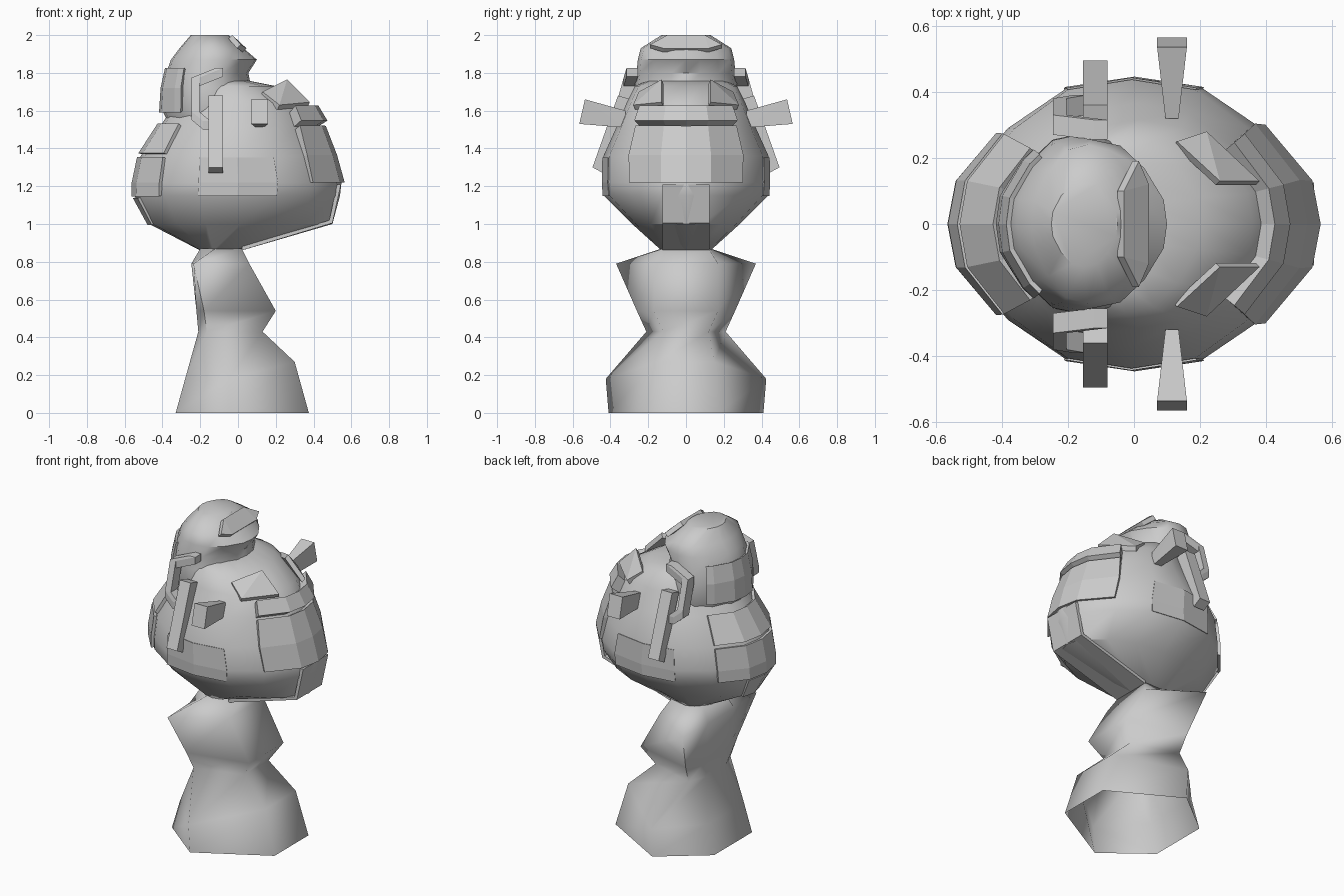
import bpy, bmesh, math
from mathutils import Vector

if "Cube" in bpy.data.objects:
    bpy.data.objects.remove(bpy.data.objects["Cube"])

# one quarter of the faceted cross-section, unit size
Q = [(1, 0), (.955, .29), (.70, .66), (.38, .93), (0, 1)]
HALF = Q + [(-x, y) for x, y in Q[-2::-1]]
UNIT = HALF + [(x, -y) for x, y in HALF[-2:0:-1]]

# rings: z, back x, front x, half width
HEAD = [(.86, -.2, .02, .13), (1.0, -.47, .5, .285), (1.15, -.547, .54, .435),
        (1.22, -.545, .548, .44), (1.36, -.515, .5, .437), (1.52, -.41, .42, .365),
        (1.64, -.33, .36, .315), (1.73, -.25, .2, .27), (1.76, -.2, .05, .2)]
BUN = [(1.5, -.35, .1, .24), (1.6, -.40, .10, .275), (1.72, -.39, .07, .272),
       (1.8, -.38, .055, .262), (1.87, -.355, .1, .255), (1.93, -.31, .03, .24),
       (2.0, -.25, -.05, .13)]


def finish(name, bm, angle=0):
    bmesh.ops.recalc_face_normals(bm, faces=bm.faces)
    me = bpy.data.meshes.new(name)
    bm.to_mesh(me)
    bm.free()
    ob = bpy.data.objects.new(name, me)
    bpy.context.collection.objects.link(ob)
    if angle:
        bpy.ops.object.select_all(action='DESELECT')
        ob.select_set(True)
        bpy.context.view_layer.objects.active = ob
        bpy.ops.object.shade_smooth_by_angle(angle=math.radians(angle))
    return ob


def loft(name, rings, angle, bottom=True):
    bm = bmesh.new()
    vs = [[bm.verts.new(p) for p in r] for r in rings]
    n = len(rings[0])
    for a, b in zip(vs, vs[1:]):
        for i in range(n):
            j = (i + 1) % n
            bm.faces.new((a[i], a[j], b[j], b[i]))
    if bottom:
        bm.faces.new(vs[0])
    bm.faces.new(vs[-1])
    return finish(name, bm, angle)


def ring(z, b, f, w):
    return [((b + f) / 2 + x * (f - b) / 2, y * w, z) for x, y in UNIT]


def surface(shape, u, z):
    """Point on a lofted shape: u counts sides around from the front, z is height."""
    z = min(max(z, shape[0][0]), shape[-1][0])
    for r, s in zip(shape, shape[1:]):
        if z <= s[0]:
            t = (z - r[0]) / (s[0] - r[0])
            b, f, w = [r[k] + t * (s[k] - r[k]) for k in (1, 2, 3)]
            break
    i = math.floor(u)
    p = Vector(UNIT[i % 16]).lerp(Vector(UNIT[(i + 1) % 16]), u - i)
    return Vector(((b + f) / 2 + p.x * (f - b) / 2, p.y * w, z))


def patch(name, shape, us, zs, out, centre):
    """Raised plate following a lofted shape; out = offset at each height."""
    bm = bmesh.new()
    layers = []
    for k in (0, 1):
        grid = []
        for z, o in zip(zs, out):
            row = []
            for u in us:
                p = surface(shape, u, z)
                d = (p - Vector(centre)).normalized()
                row.append(bm.verts.new(p + d * (o if k else -.005)))
            grid.append(row)
        layers.append(grid)
    m, n = len(zs), len(us)
    for g in layers:
        for i in range(m - 1):
            for j in range(n - 1):
                bm.faces.new((g[i][j], g[i][j + 1], g[i + 1][j + 1], g[i + 1][j]))
    rim = [(0, j) for j in range(n)] + [(i, n - 1) for i in range(1, m)]
    rim += [(m - 1, j) for j in range(n - 2, -1, -1)] + [(i, 0) for i in range(m - 2, 0, -1)]
    a, b = layers
    for (i, j), (k, l) in zip(rim, rim[1:] + rim[:1]):
        bm.faces.new((a[i][j], a[k][l], b[k][l], b[i][j]))
    return finish(name, bm)


def hulls(name, groups, mirror=True):
    """Convex blocks, repeated on both sides of the head."""
    bm = bmesh.new()
    for pts in groups:
        for s in ((1, -1) if mirror else (1,)):
            vs = [bm.verts.new((x, y * s, z)) for x, y, z in pts]
            res = bmesh.ops.convex_hull(bm, input=vs)
            junk = [v for v in res['geom_interior'] if isinstance(v, bmesh.types.BMVert)]
            bmesh.ops.delete(bm, geom=junk, context='VERTS')
    return finish(name, bm)


# neck and shoulders, open underneath: front, side and back (x, y, z) per ring
NECK = [((.375, .17, 0), (-.05, .41, 0), (-.33, .19, 0)),
        ((.30, .15, .27), (-.05, .425, .18), (-.28, .18, .18)),
        ((.13, .12, .43), (-.165, .21, .43), (-.21, .10, .43)),
        ((.20, .17, .54), (-.18, .26, .54), (-.22, .11, .54)),
        ((.06, .17, .79), (-.235, .37, .79), (-.247, .13, .79)),
        ((.02, .12, .87), (-.12, .13, .87), (-.20, .11, .87))]
loft("neck", [list(h) + [(x, -y, z) for x, y, z in h[::-1]] for h in NECK], 80, False)

# head and hair bun
loft("head", [ring(*r) for r in HEAD], 40)
loft("bun", [ring(*r) for r in BUN], 40)

# raised plates on the face, back of head and bun
C = (0, 0, 1.25)
front = [-2, -1, 0, 1, 2]
back = [6.15, 7, 8, 9, 9.85]
patch("face_plate", HEAD, front, [1.22, 1.36, 1.50], [.017, .025, .04], C)
patch("brow_ledge", HEAD, front, [1.515, 1.59], [.06, .055], C)
patch("back_plate_upper", HEAD, back, [1.37, 1.52], [.02, .02], C)
patch("back_plate_lower", HEAD, back, [1.15, 1.22, 1.35], [.018, .018, .018], C)
patch("nape_plate", HEAD, [7, 8, 9], [1.0, 1.14], [.01, .015], C)
patch("bun_back_plate", BUN, [5.6, 6, 7, 8, 9, 10, 10.4], [1.6, 1.72, 1.82],
      [.02, .02, .015], (-.15, 0, 1.72))
for s, n in ((1, "left"), (-1, "right")):
    patch("jaw_plate_" + n, HEAD, [s * u for u in (3, 4, 5)],
          [1.15, 1.22, 1.35], [.006, .006, .006], C)

# chin strip running from the neck forward and up to the face plate
strip = [(.02, .86), (.50, 1.005), (.545, 1.21)]
hulls("chin_strip", [[(x + dx, y, z + dz) for x, z in seg for y in (-.125, .125)
                      for dx, dz in ((0, 0), off)]
                     for seg, off in ((strip[:2], (0, .02)), (strip[1:], (-.02, 0)))], False)

# slanted forehead plates
quad = [(.13, .25, 1.70), (.22, .28, 1.63), (.38, .13, 1.645), (.26, .13, 1.765)]
hulls("forehead_plates", [quad + [(x - .012, y - .012, z - .025) for x, y, z in quad]])

# small plate on top of the bun
top = [(-.03, .1, 2.0), (.015, .19, 1.95), (.045, .12, 1.93)]
top += [(x, -y, z) for x, y, z in top]
hulls("bun_top_plate", [top + [(x - .02, y, z - .02) for x, y, z in top]], False)

# flared side horns
hulls("side_horns", [[(x, .32, z) for x in (.095, .135) for z in (1.51, 1.60)] +
                     [(x, y, z) for x in (.07, .16) for y, z in ((.565, 1.53), (.535, 1.66))]])

# hanging side bars
hulls("side_bars", [[(x, y, z) for x in (-.155, -.08)
                     for y, z in ((.44, 1.27), (.495, 1.30), (.36, 1.68), (.29, 1.66))]])

# bracket-shaped ears: three joined blocks along a path
path = [(-.10, .29, 1.80), (-.225, .305, 1.75), (-.225, .355, 1.57), (-.165, .365, 1.52)]
cube = [(a, b, c) for a in (-.02, .02) for b in (-.035, .025) for c in (-.02, .025)]
hulls("ear_brackets", [[(p[0] + a, p[1] + b, p[2] + c) for p in seg for a, b, c in cube]
                       for seg in zip(path, path[1:])])
